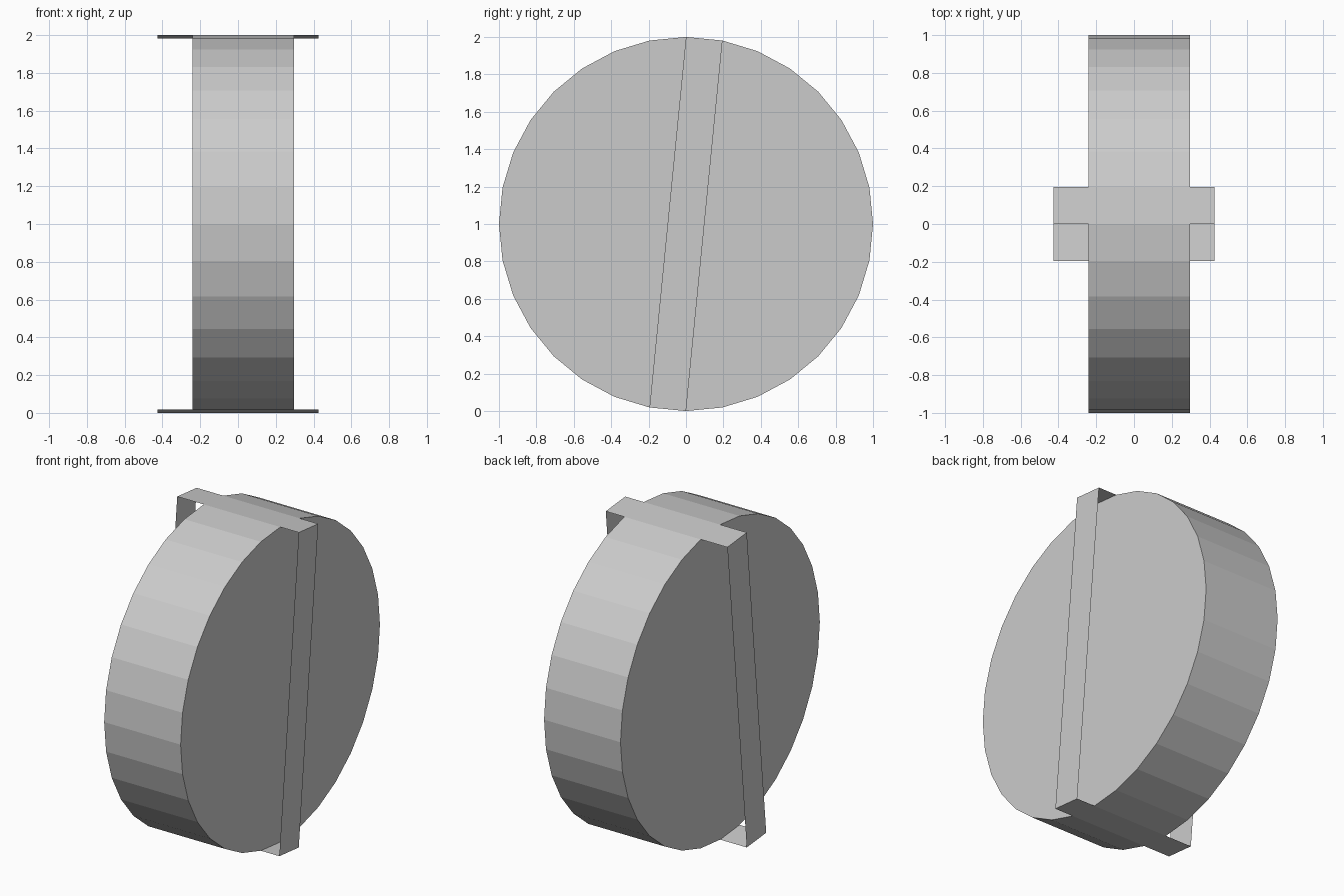
import bpy, bmesh
from math import sin, cos, pi
from mathutils import Matrix

if "Cube" in bpy.data.objects:
    bpy.data.objects.remove(bpy.data.objects["Cube"])

SIDES = 32
STEP = 2 * pi / SIDES
X0, X1 = -0.24, 0.297      # drum ends
BAND_X = 0.427             # half width of the band


def add_object(name, bm):
    bmesh.ops.recalc_face_normals(bm, faces=bm.faces)
    mesh = bpy.data.meshes.new(name)
    bm.to_mesh(mesh)
    bm.free()
    obj = bpy.data.objects.new(name, mesh)
    bpy.context.collection.objects.link(obj)
    return obj


def rim(i):
    """Rim corner i in (y, z), counted clockwise from the top."""
    return sin(i * STEP), 1 + cos(i * STEP)


# Drum: a wide disc lying along x
bm = bmesh.new()
place = Matrix.Translation(((X0 + X1) / 2, 0, 1)) @ Matrix.Rotation(pi / 2, 4, 'Y')
bmesh.ops.create_cone(bm, cap_ends=True, segments=SIDES, radius1=1, radius2=1,
                      depth=X1 - X0, matrix=place)
# Leave out the two facets that the band replaces
y_mid = sin(STEP / 2) * cos(STEP / 2)
covered = []
for f in bm.faces:
    c = f.calc_center_median()
    if len(f.verts) == 4 and abs(c.z - 1) > 0.98 and c.y * (c.z - 1) > 0:
        covered.append(f)
bmesh.ops.delete(bm, geom=covered, context='FACES_ONLY')
add_object("drum", bm)

# Band: thin closed strap over one rim facet, down both sides, under the opposite one
bm = bmesh.new()
half = SIDES // 2
loop = [(-BAND_X, 0, 1), (BAND_X, 0, 1), (BAND_X, half + 1, half), (-BAND_X, half + 1, half)]
pairs = [[bm.verts.new((x, *rim(i))) for i in (a, b)] for x, a, b in loop]
for k in range(4):
    (a, b), (c, d) = pairs[k], pairs[(k + 1) % 4]
    bm.faces.new((a, b, d, c))
add_object("band", bm)
